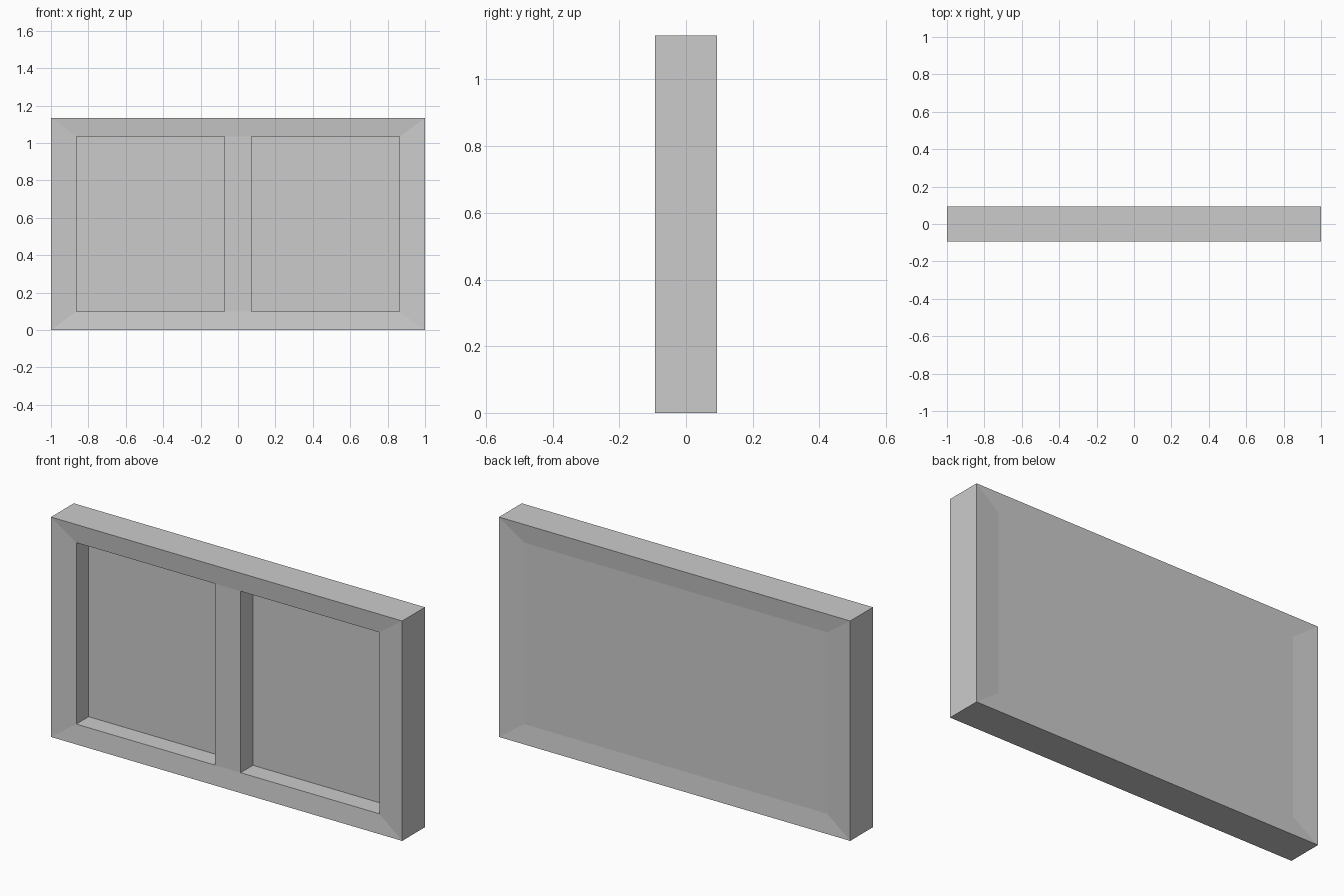
import bpy, bmesh
from mathutils import Vector, Matrix

if "Cube" in bpy.data.objects:
    bpy.data.objects.remove(bpy.data.objects["Cube"])

W, D, H = 2.0, 0.185, 1.132        # overall size
RIM_X, RIM_Z = 0.137, 0.099        # width of the sloped rim
DISH = 0.01                        # how far the rim slopes inwards
BAR = 0.0725                       # half width of the centre bar
POCKET = 0.1                       # depth of the two front pockets

bm = bmesh.new()

# Solid slab standing on the ground
bmesh.ops.create_cube(bm, size=1.0, matrix=Matrix.Translation((0, 0, H / 2))
                      @ Matrix.Diagonal((W, D, H, 1)))


def dish(side):
    """Inset the front (-1) or back (1) face and sink it to make a mitred rim."""
    bm.normal_update()
    face = next(f for f in bm.faces if f.normal.y * side > 0.9)
    bmesh.ops.inset_region(bm, faces=[face], thickness=0.05)
    for v in face.verts:
        sx = 1 if v.co.x > 0 else -1
        sz = 1 if v.co.z > H / 2 else -1
        v.co = Vector((sx * (W / 2 - RIM_X), side * (D / 2 - DISH),
                       H / 2 + sz * (H / 2 - RIM_Z)))
    return face


dish(1)
front = dish(-1)

# Split the front panel into left pane, centre bar and right pane
panels = [front]
for x in (-BAR, BAR):
    geom = set(panels)
    for f in panels:
        geom.update(f.edges, f.verts)
    cut = bmesh.ops.bisect_plane(bm, geom=list(geom), plane_co=(x, 0, 0),
                                 plane_no=(1, 0, 0))
    panels = [g for g in cut["geom"] if isinstance(g, bmesh.types.BMFace)]

# Sink both panes into square pockets
panes = [f for f in panels if abs(f.calc_center_median().x) > BAR]
for f in bmesh.ops.extrude_discrete_faces(bm, faces=panes)["faces"]:
    bmesh.ops.translate(bm, verts=f.verts, vec=(0, POCKET, 0))

bmesh.ops.recalc_face_normals(bm, faces=bm.faces)
mesh = bpy.data.meshes.new("window_panel")
bm.to_mesh(mesh)
bm.free()
bpy.context.collection.objects.link(bpy.data.objects.new("window_panel", mesh))
